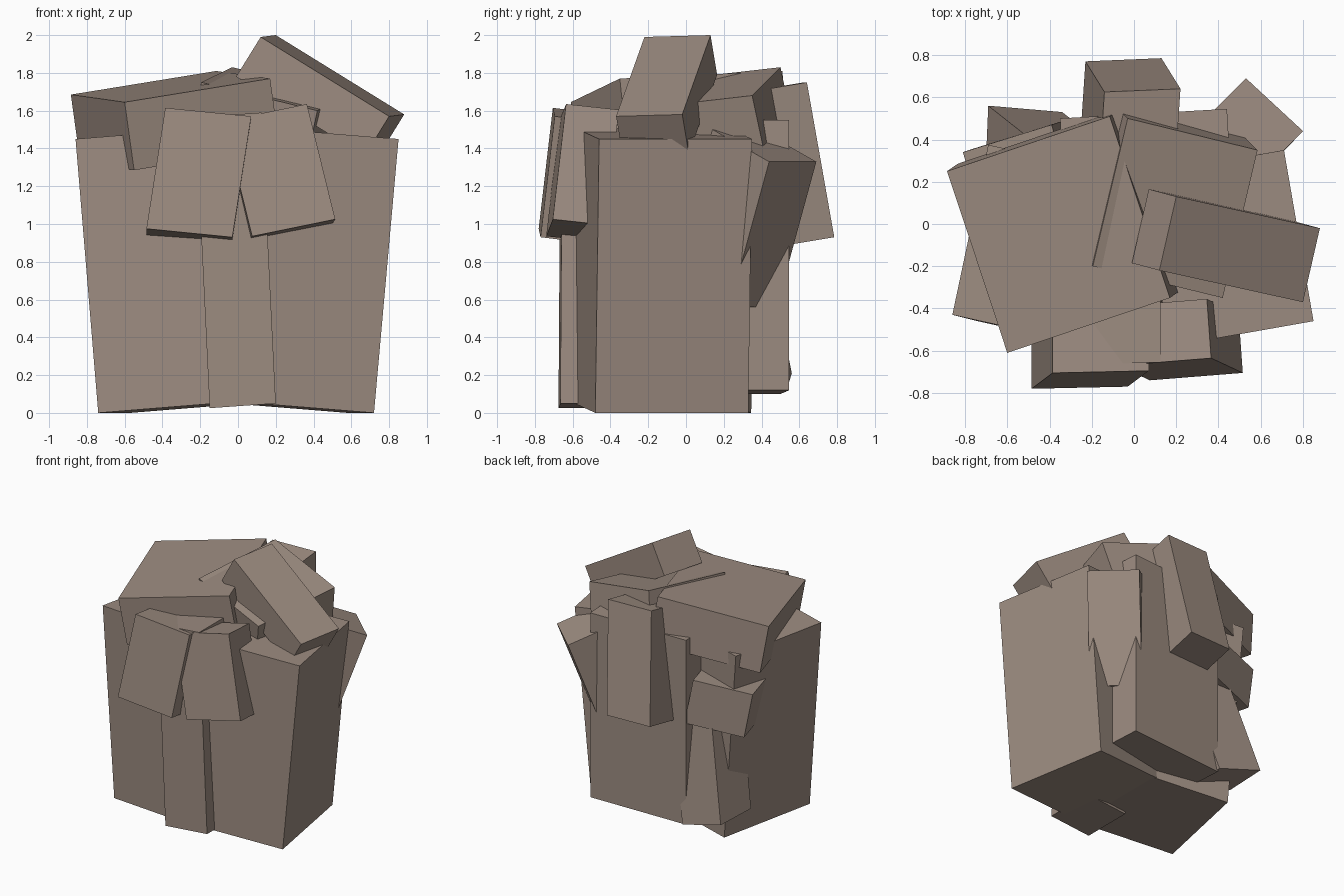
import bpy, bmesh
from mathutils import Vector

cube = bpy.data.objects.get("Cube")
if cube:
    bpy.data.objects.remove(cube, do_unlink=True)

# Single dusty brown colour
COLOUR = (0.335, 0.262, 0.218, 1.0)
mat = bpy.data.materials.new("dusty_brown")
mat.use_nodes = True
mat.diffuse_color = COLOUR
bsdf = next(n for n in mat.node_tree.nodes if n.type == 'BSDF_PRINCIPLED')
bsdf.inputs["Base Color"].default_value = COLOUR
bsdf.inputs["Roughness"].default_value = 0.9


def block(name, corner, u, v, w):
    """Tilted block grown from one corner along three edge vectors."""
    p, u, v, w = (Vector(a) for a in (corner, u, v, w))
    bm = bmesh.new()
    bmesh.ops.create_cube(bm, size=1)
    for vert in bm.verts:
        a, b, c = (k + 0.5 for k in vert.co)
        vert.co = p + u * a + v * b + w * c
    bmesh.ops.recalc_face_normals(bm, faces=bm.faces)
    mesh = bpy.data.meshes.new(name)
    bm.to_mesh(mesh)
    bm.free()
    mesh.materials.append(mat)
    obj = bpy.data.objects.new(name, mesh)
    bpy.context.collection.objects.link(obj)
    return obj


# Main body: two large blocks leaning outwards, with front and back cores
block("body_right", (-.74, -.46, 0), (.68, -.15, .055), (.17, .805, 0), (-.12, .03, 1.45))
block("body_left", (.72, -.48, 0), (-.68, -.12, .055), (-.14, .81, 0), (.13, .02, 1.45))
block("front_core", (-.15, -.675, .025), (.35, .01, .025), (0, .4, 0), (-.075, .01, 1.54))
block("back_core", (-.35, .50, .10), (.79, .045, .02), (.03, -.5, 0), (0, .0, 1.43))

# Hanging slabs at the front
block("front_slab_right", (-.485, -.78, .975), (.455, .01, -.045), (0, .28, -.035), (.10, .075, .64))
block("front_slab_left", (.075, -.74, .935), (.44, .035, .09), (-.02, .28, -.03), (-.15, .07, .61))

# Tilted blocks on top
block("top_block_right", (-.6, -.61, 1.645), (.77, .26, .125), (-.285, .86, .04), (.05, .035, -.36))
block("top_block_middle", (-.03, .5, 1.83), (.615, -.15, -.15), (-.165, -.70, -.08), (-.06, .06, -.28))
block("top_slab_left", (.20, .13, 2.0), (.68, -.15, -.42), (-.08, -.35, -.01), (-.13, .035, -.21))

# Leaning blocks around the back
block("back_slab", (-.23, .77, .93), (.36, .015, 0), (-.02, -.3, -.05), (.09, -.145, .82))
block("back_corner_left", (.80, .44, 1.33), (-.27, .25, 0), (-.3, -.3, .17), (-.2, -.21, -.77))
block("back_corner_right", (-.81, .34, 1.17), (.42, .13, .05), (.1, -.35, 0), (.06, .02, -.34))
block("back_leg_right", (-.69, .56, .21), (.35, -.03, -.1), (-.015, -.35, 0), (.19, -.15, .76))
